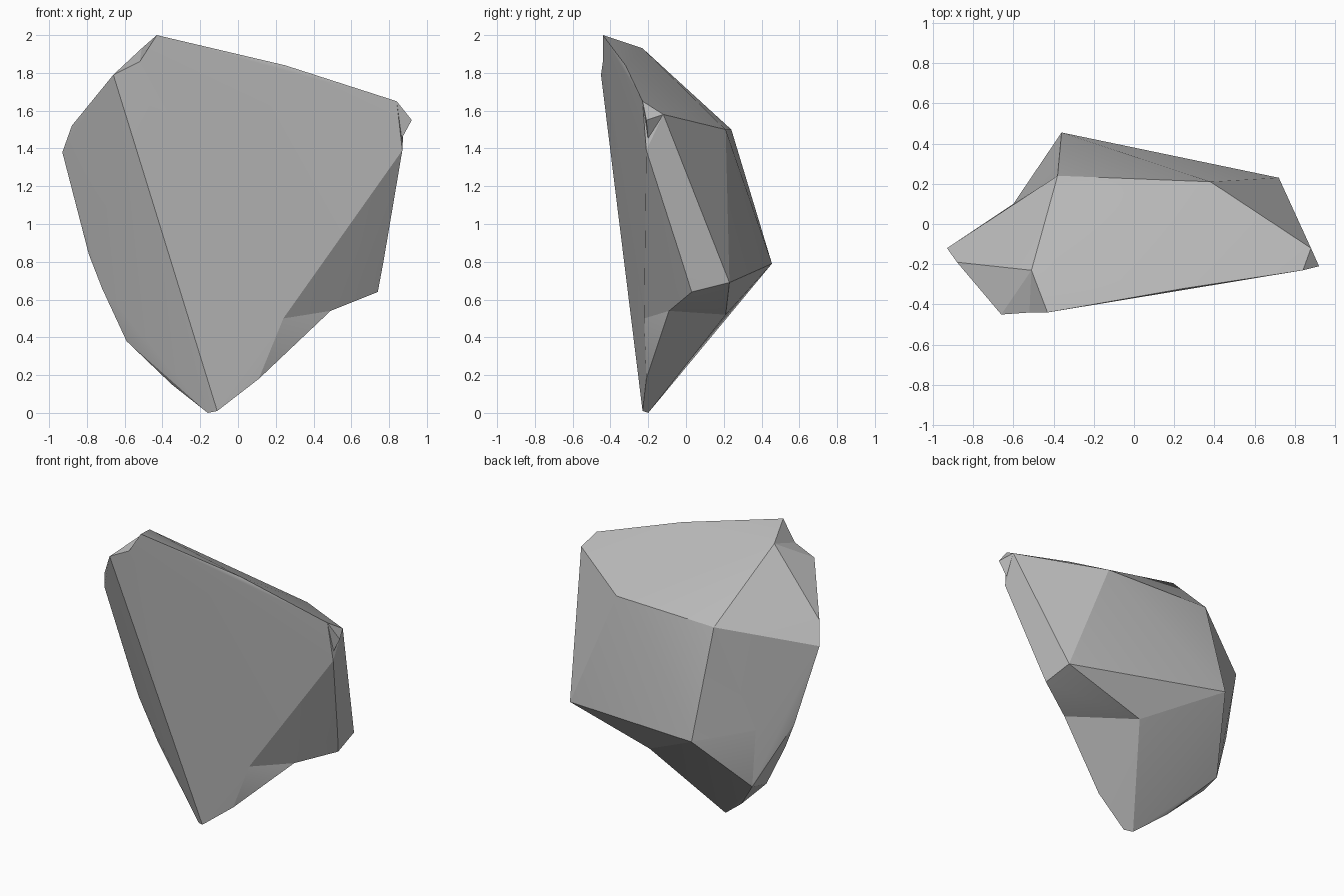
import bpy
import bmesh
import math

cube = bpy.data.objects.get("Cube")
if cube:
    bpy.data.objects.remove(cube, do_unlink=True)

# Plain stone grey
stone = bpy.data.materials.new("stone_grey")
stone.use_nodes = True
grey = (0.5, 0.5, 0.5, 1)
stone.diffuse_color = grey
bsdf = next(n for n in stone.node_tree.nodes if n.type == 'BSDF_PRINCIPLED')
bsdf.inputs["Base Color"].default_value = grey
bsdf.inputs["Roughness"].default_value = 0.9


def chiselled_block(name, corners):
    """Faceted convex stone wrapped around its corner points."""
    bm = bmesh.new()
    for co in corners:
        bm.verts.new(co)
    bmesh.ops.convex_hull(bm, input=bm.verts[:])
    loose = [v for v in bm.verts if not v.link_faces]
    bmesh.ops.delete(bm, geom=loose, context='VERTS')
    bmesh.ops.dissolve_limit(bm, angle_limit=math.radians(1),
                             verts=bm.verts[:], edges=bm.edges[:])
    bmesh.ops.recalc_face_normals(bm, faces=bm.faces[:])
    mesh = bpy.data.meshes.new(name)
    bm.to_mesh(mesh)
    bm.free()
    mesh.materials.append(stone)
    obj = bpy.data.objects.new(name, mesh)
    bpy.context.collection.objects.link(obj)
    bpy.ops.object.select_all(action='DESELECT')
    obj.select_set(True)
    bpy.context.view_layer.objects.active = obj
    bpy.ops.object.shade_smooth_by_angle(angle=math.radians(20))


# Corners shared between neighbouring masses
brow = [(-.52, -.44, 1.86), (-.51, -.23, 1.93)]
temple = [(-.66, -.45, 1.79)]
back_top = [(-.38, .24, 1.5)]
back_bulge = [(-.36, .455, .79)]
side_seam = [(-.6, .1, .8)]
low_seam = [(-.58, .11, .41), (-.59, -.03, .38), (-.35, -.1, .15)]
foot = [(-.11, -.23, .01), (-.16, -.2, 0)]
waist = [(.13, .21, .52), (.49, -.09, .54), (.24, -.222, .5)]
ridge_end = [(.84, -.23, 1.65), (.88, -.12, 1.58)]

# Upper mass: ridge, right end and back
ridge = [(-.43, -.44, 2), (-.03, -.37, 1.89), (.25, -.32, 1.84)]
right_end = [(.87, -.21, 1.39), (.77, -.02, .8), (.74, .03, .64),
             (.72, .23, .69), (.38, .21, 1.5)]
chiselled_block("rock_upper", ridge + ridge_end + right_end + brow
                + back_top + back_bulge + side_seam + waist)

# Lower mass tapering to the foot
chiselled_block("rock_lower", foot + [(.11, -.21, .18)] + waist + low_seam
                + side_seam + back_bulge + temple + brow)

# Shoulder mass on the other end
shoulder = [(-.88, -.19, 1.52), (-.93, -.12, 1.38), (-.87, -.09, 1.16),
            (-.79, -.05, .84), (-.72, -.05, .66)]
chiselled_block("rock_shoulder", shoulder + temple + brow + back_top
                + side_seam + low_seam + foot)

# Small spur at the end of the ridge
chiselled_block("rock_spur", ridge_end + [(.92, -.21, 1.55), (.86, -.2, 1.44)])
